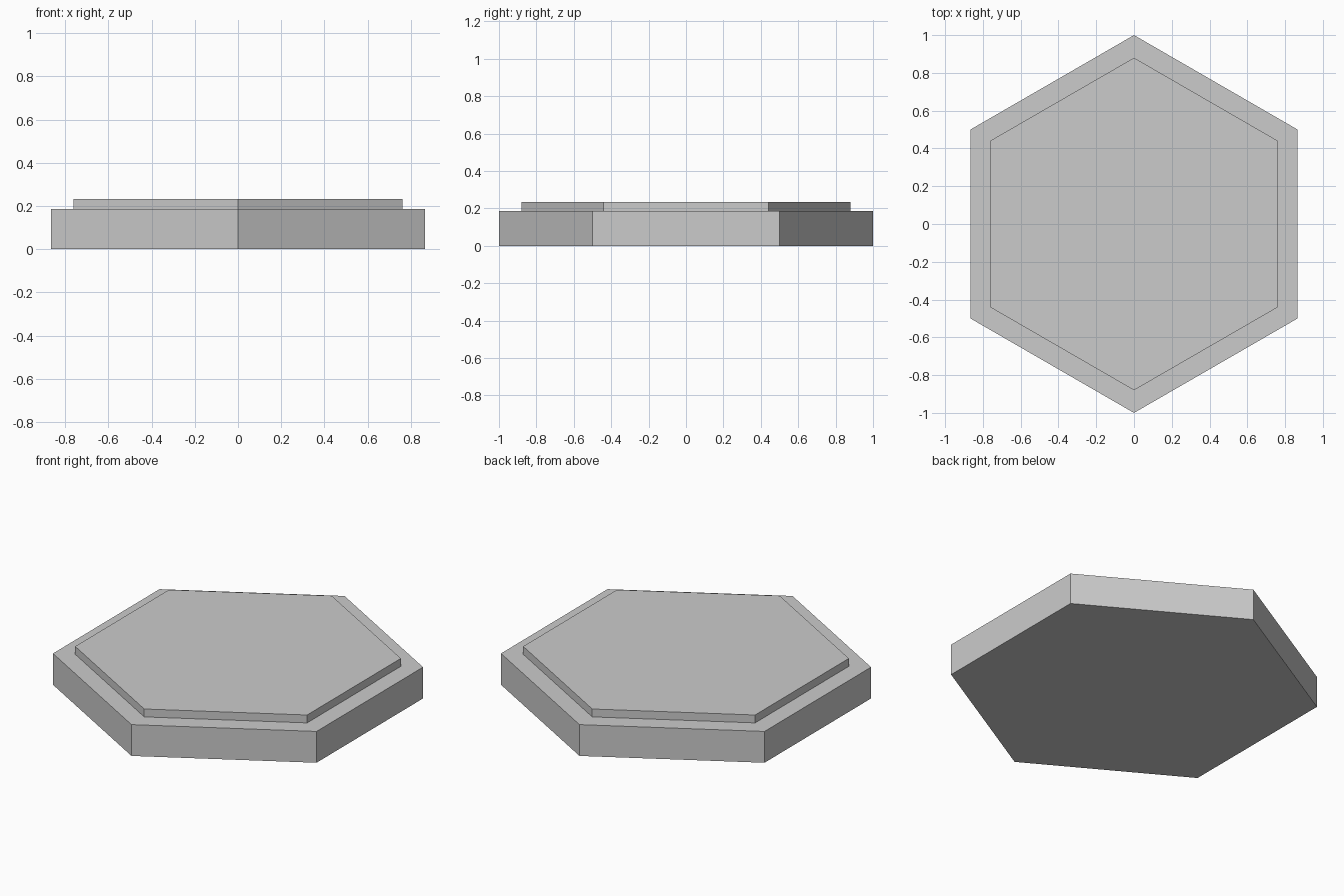
import bpy

if "Cube" in bpy.data.objects:
    bpy.data.objects.remove(bpy.data.objects["Cube"])


def hex_slab(name, radius, z0, z1):
    """Six-sided slab with corners pointing along +y and -y."""
    bpy.ops.mesh.primitive_cylinder_add(
        vertices=6, radius=radius, depth=z1 - z0, location=(0, 0, (z0 + z1) / 2))
    obj = bpy.context.object
    obj.name = name
    return obj


BASE_TOP = 0.186
PLATE_TOP = 0.233

# Thick lower tile
hex_slab("tile_base", 1.0, 0.0, BASE_TOP)

# Thin raised plate, set in from the rim
hex_slab("raised_plate", 0.88, BASE_TOP, PLATE_TOP)
